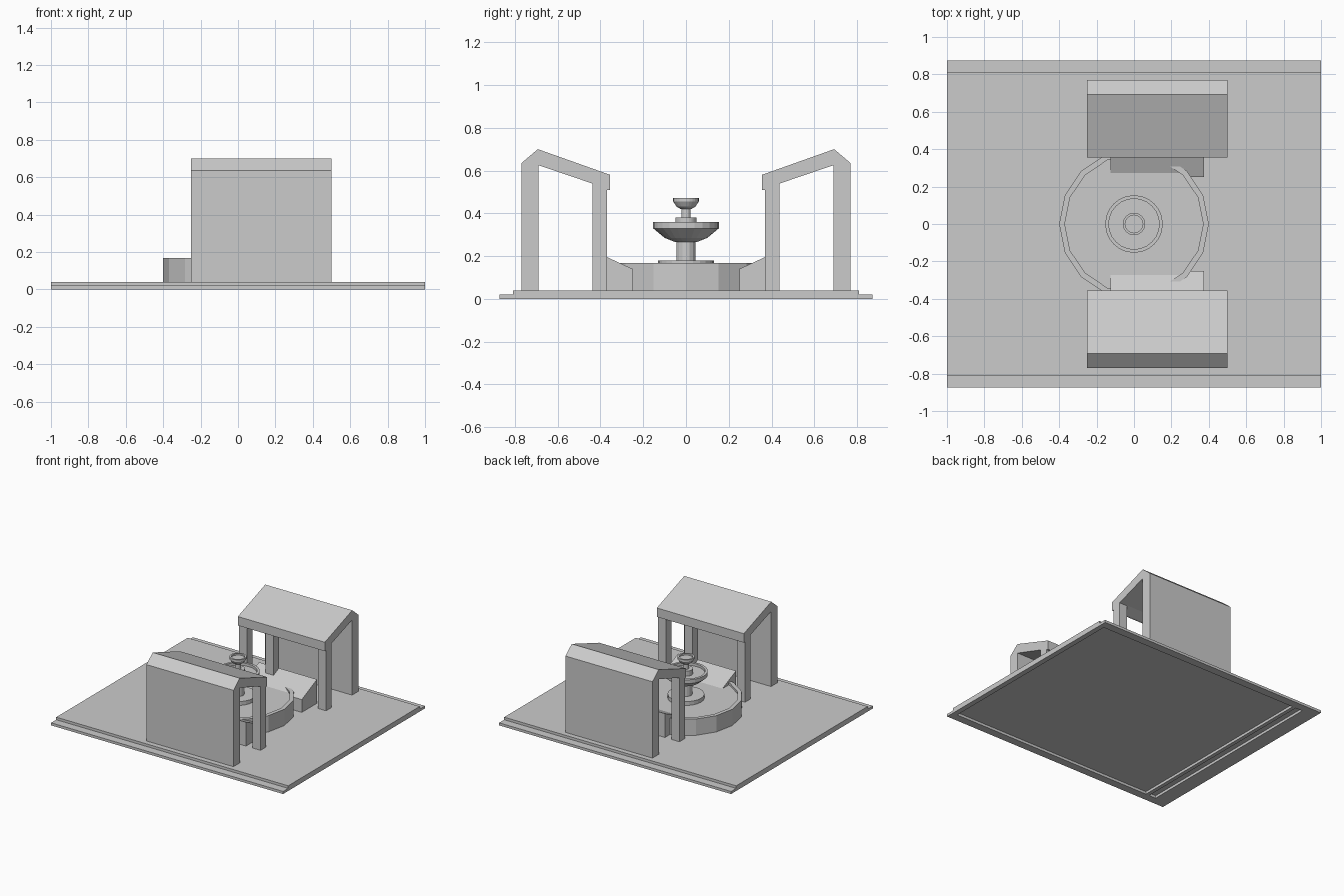
import bpy, bmesh, math
from mathutils import Matrix

cube = bpy.data.objects.get("Cube")
if cube:
    bpy.data.objects.remove(cube)

stone = bpy.data.materials.new("grey_stone")
stone.use_nodes = True
GREY = (0.6, 0.6, 0.6, 1)
stone.diffuse_color = GREY
stone.node_tree.nodes["Principled BSDF"].inputs["Base Color"].default_value = GREY

CENTRE = 0.125                      # x about which the two shelters are turned
LEFT, RIGHT = -0.25, 0.5            # shelter ends


def finish(name, bm, turned=False):
    if turned:
        bmesh.ops.rotate(bm, verts=bm.verts, cent=(CENTRE, 0, 0),
                         matrix=Matrix.Rotation(math.pi, 3, 'Z'))
    bmesh.ops.recalc_face_normals(bm, faces=bm.faces)
    mesh = bpy.data.meshes.new(name)
    bm.to_mesh(mesh)
    bm.free()
    mesh.materials.append(stone)
    obj = bpy.data.objects.new(name, mesh)
    bpy.context.collection.objects.link(obj)


def extrude(name, profile, x0, x1, turned=False):
    """Extrude a (y, z) profile along x."""
    bm = bmesh.new()
    face = bm.faces.new([bm.verts.new((x0, y, z)) for y, z in profile])
    ext = bmesh.ops.extrude_face_region(bm, geom=[face])["geom"]
    bmesh.ops.translate(bm, vec=(x1 - x0, 0, 0),
                        verts=[v for v in ext if isinstance(v, bmesh.types.BMVert)])
    finish(name, bm, turned)


def box(name, x0, x1, y0, y1, z0, z1):
    extrude(name, [(y0, z0), (y1, z0), (y1, z1), (y0, z1)], x0, x1)


def lathe(name, profile, sides):
    """Spin an (r, z) profile, which starts and ends on the axis."""
    bm = bmesh.new()
    verts = [bm.verts.new((r, 0, z)) for r, z in profile]
    edges = [bm.edges.new(pair) for pair in zip(verts, verts[1:])]
    bmesh.ops.spin(bm, geom=verts + edges, cent=(0, 0, 0), axis=(0, 0, 1),
                   angle=math.tau, steps=sides)
    bmesh.ops.remove_doubles(bm, verts=bm.verts, dist=1e-4)
    finish(name, bm)


# Ground slab on a low frame that is hollow underneath
box("upper_slab", -1, 1, -0.81, 0.81, 0.02, 0.04)
box("front_step", -1, 1, -0.873, -0.81, 0, 0.02)
box("back_step", -1, 1, 0.81, 0.873, 0, 0.02)
box("left_frame", 0.96, 1, -0.81, 0.81, 0, 0.02)
box("right_frame", -1, -0.88, -0.81, 0.81, 0, 0.02)
box("frame_beam", -0.82, -0.79, -0.81, 0.81, 0, 0.02)

# Two shelters, the front one a half turn of the back one
for side, turned in (("back", False), ("front", True)):
    extrude(side + "_shelter_roof",
            [(0.77, 0.635), (0.693, 0.70), (0.355, 0.58), (0.355, 0.51),
             (0.37, 0.51), (0.44, 0.54), (0.69, 0.625)], LEFT, RIGHT, turned)
    extrude(side + "_shelter_wall",
            [(0.69, 0.04), (0.77, 0.04), (0.77, 0.635), (0.69, 0.625)],
            LEFT, RIGHT, turned)
    for i, x in enumerate((LEFT, -0.023, 0.43)):
        extrude(f"{side}_shelter_post_{i + 1}",
                [(0.37, 0.04), (0.437, 0.04), (0.437, 0.54), (0.37, 0.52)],
                x, x + 0.07, turned)
    # Sloping block between shelter and basin
    extrude(side + "_ramp",
            [(0.25, 0.04), (0.437, 0.04), (0.437, 0.226), (0.25, 0.14)],
            -0.125, 0.375, turned)

# Basin filled nearly to its rim
lathe("basin", [(0, 0.04), (0.4, 0.04), (0.4, 0.167), (0.37, 0.167),
                (0.37, 0.15), (0, 0.15)], 16)

# Tiered fountain
lathe("fountain_foot", [(0, 0.14), (0.13, 0.14), (0.13, 0.18), (0, 0.18)], 24)
lathe("fountain_column", [(0, 0.18), (0.045, 0.18), (0.045, 0.27), (0, 0.27)], 16)
lathe("large_bowl", [(0, 0.265), (0.05, 0.265), (0.1, 0.285), (0.154, 0.33),
                     (0.154, 0.36), (0.135, 0.36), (0.135, 0.34), (0, 0.34)], 24)
lathe("fountain_collar", [(0, 0.33), (0.05, 0.33), (0.05, 0.38), (0, 0.38)], 24)
lathe("fountain_neck", [(0, 0.38), (0.022, 0.38), (0.022, 0.425), (0, 0.425)], 16)
lathe("small_bowl", [(0, 0.42), (0.025, 0.42), (0.045, 0.432), (0.06, 0.455),
                     (0.06, 0.472), (0.047, 0.472), (0.047, 0.46), (0, 0.46)], 24)
